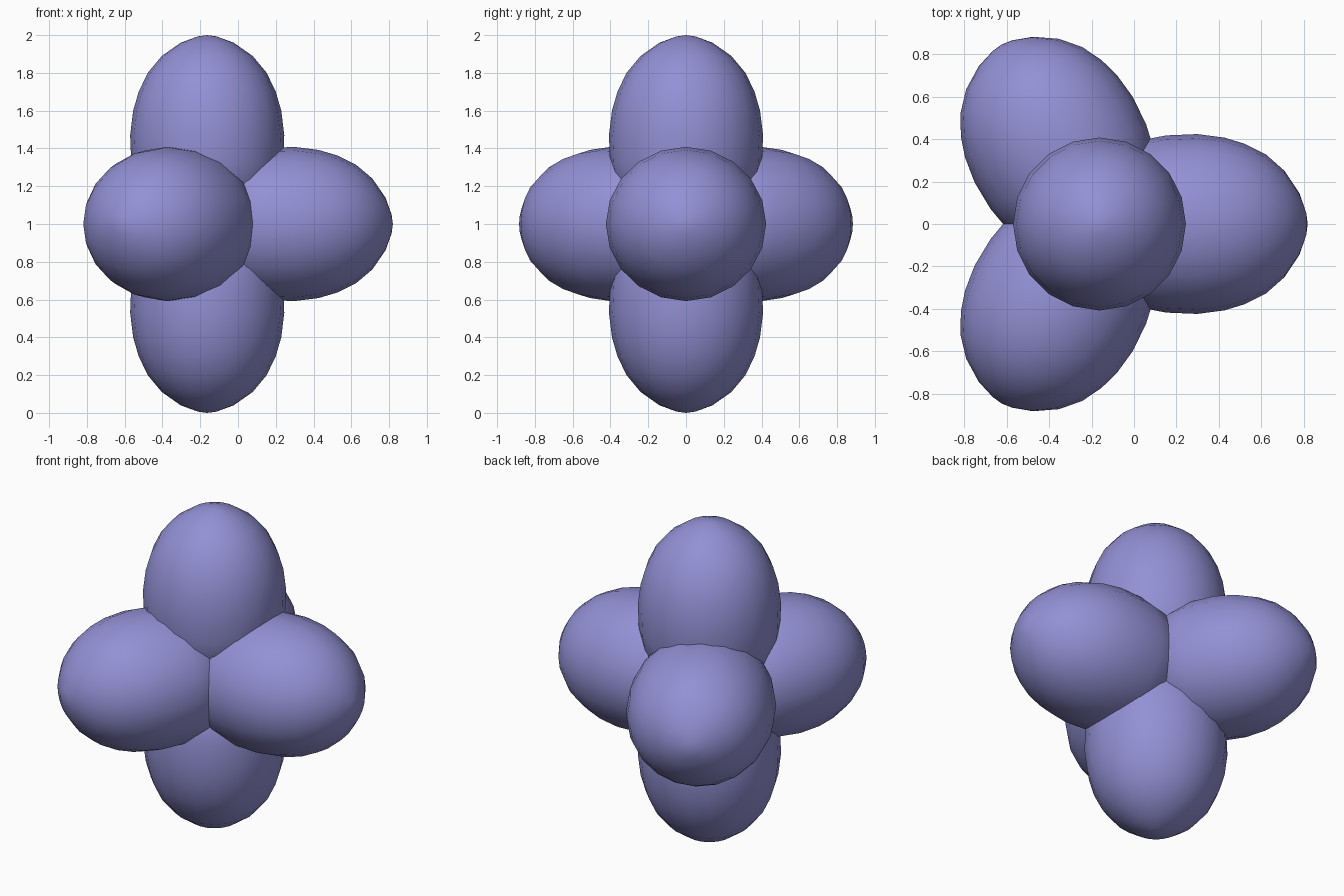
import bpy, bmesh
from math import radians, tau
from mathutils import Matrix, Vector

cube = bpy.data.objects.get("Cube")
if cube:
    bpy.data.objects.remove(cube, do_unlink=True)

# Single flat colour
mat = bpy.data.materials.new("periwinkle blue")
mat.use_nodes = True
colour = (0.29, 0.28, 0.66, 1)
mat.diffuse_color = colour
mat.node_tree.nodes["Principled BSDF"].inputs["Base Color"].default_value = colour

CENTRE = Vector((-0.163, 0, 1))
SIDES = 20
# Egg profile: distance along the axis, radius
PROFILE = [(-0.06, 0), (0, 0.2), (0.1, 0.32), (0.2, 0.38), (0.32, 0.402),
           (0.47, 0.408), (0.6, 0.392), (0.7, 0.363), (0.8, 0.315),
           (0.89, 0.24), (0.96, 0.14), (0.993, 0.05), (1, 0)]


def lobe(name, rotation, length=1.0, width=1.0):
    """Lathe one egg about z, scale it, then turn it outward from the centre."""
    bm = bmesh.new()
    verts = [bm.verts.new((r, 0, t)) for t, r in PROFILE]
    edges = [bm.edges.new(pair) for pair in zip(verts, verts[1:])]
    bmesh.ops.spin(bm, geom=verts + edges, cent=(0, 0, 0), axis=(0, 0, 1),
                   angle=tau, steps=SIDES, use_duplicate=False)
    bmesh.ops.remove_doubles(bm, verts=bm.verts, dist=0.0005)
    bmesh.ops.recalc_face_normals(bm, faces=bm.faces)
    bm.transform(Matrix.Translation(CENTRE) @ rotation
                 @ Matrix.Diagonal((1, width, length, 1)))
    for face in bm.faces:
        face.smooth = True
    mesh = bpy.data.meshes.new(name)
    bm.to_mesh(mesh)
    bm.free()
    mesh.materials.append(mat)
    obj = bpy.data.objects.new(name, mesh)
    bpy.context.collection.objects.link(obj)


# Vertical pair
lobe("top_lobe", Matrix.Identity(4))
lobe("bottom_lobe", Matrix.Rotation(radians(180), 4, "X"))

# Three lobes spread around the waist, slightly wider than tall
tip_out = Matrix.Rotation(radians(90), 4, "Y")
for name, angle, length in (("left_lobe", 0, 0.983),
                            ("back_lobe", 118.5, 0.965),
                            ("front_lobe", -118.5, 0.965)):
    lobe(name, Matrix.Rotation(radians(angle), 4, "Z") @ tip_out, length, 1.04)
